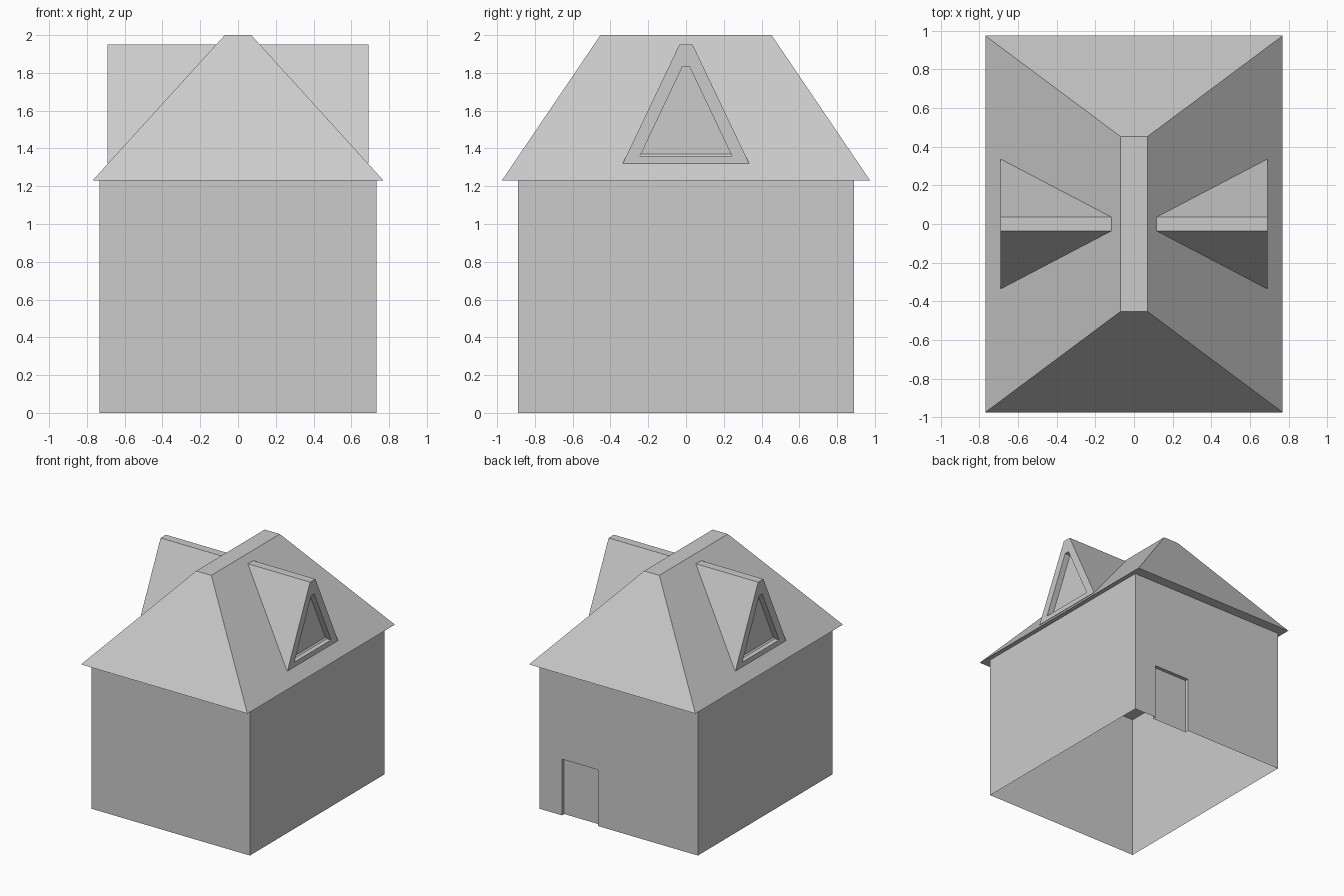
import bpy
import bmesh

if "Cube" in bpy.data.objects:
    bpy.data.objects.remove(bpy.data.objects["Cube"])

WX, WY, EAVE, TOP = 0.733, 0.89, 1.23, 2.0


def make(name, faces, fix_normals=True):
    """Build a mesh object from a list of polygons (lists of points)."""
    bm = bmesh.new()
    for pts in faces:
        bm.faces.new([bm.verts.new(p) for p in pts])
    bmesh.ops.remove_doubles(bm, verts=bm.verts, dist=1e-5)
    if fix_normals:
        bmesh.ops.recalc_face_normals(bm, faces=bm.faces)
    me = bpy.data.meshes.new(name)
    bm.to_mesh(me)
    bm.free()
    ob = bpy.data.objects.new(name, me)
    bpy.context.collection.objects.link(ob)
    return ob


def bridge(a, b):
    """Quads joining two matching loops."""
    n = len(a)
    return [[a[i], a[(i + 1) % n], b[(i + 1) % n], b[i]] for i in range(n)]


# Walls: open underneath, with a recessed doorway in the back wall
d0, d1, dz, dd = 0.19, 0.525, 0.47, WY - 0.03
back = [(WX, WY, 0), (d1, WY, 0), (d1, WY, dz), (d0, WY, dz),
        (d0, WY, 0), (-WX, WY, 0), (-WX, WY, EAVE), (WX, WY, EAVE)]
front = [(-WX, -WY, 0), (WX, -WY, 0), (WX, -WY, EAVE), (-WX, -WY, EAVE)]
right = [(WX, -WY, 0), (WX, WY, 0), (WX, WY, EAVE), (WX, -WY, EAVE)]
left = [(-WX, WY, 0), (-WX, -WY, 0), (-WX, -WY, EAVE), (-WX, WY, EAVE)]
jambs = [
    [(d1, WY, 0), (d1, dd, 0), (d1, dd, dz), (d1, WY, dz)],
    [(d1, WY, dz), (d1, dd, dz), (d0, dd, dz), (d0, WY, dz)],
    [(d0, WY, dz), (d0, dd, dz), (d0, dd, 0), (d0, WY, 0)],
]
make("walls", [back, front, right, left] + jambs, False)

# Door panel
make("door", [[(d1, dd, 0), (d0, dd, 0), (d0, dd, dz), (d1, dd, dz)]], False)


# Hipped roof with a flat ridge and a closed underside
def rect(x, y, z):
    return [(-x, -y, z), (x, -y, z), (x, y, z), (-x, y, z)]


eave, ridge = rect(0.77, 0.975, EAVE), rect(0.07, 0.453, TOP)
make("roof", bridge(eave, ridge) + [eave, ridge])

# Windows: flat panes just off the wall
G = 0.002
side_panes = [(y0, y1, z0, z1) for y0, y1 in ((-0.64, -0.08), (0.23, 0.43))
              for z0, z1 in ((0.2, 0.525), (0.8, 1.12))]
for s, side in ((1, "right"), (-1, "left")):
    x = s * (WX + G)
    make(side + "_windows", [
        [(x, s * a, z0), (x, s * b, z0), (x, s * b, z1), (x, s * a, z1)]
        for a, b, z0, z1 in side_panes], False)
make("front_window", [[(-0.18, -WY - G, 0.2), (0.49, -WY - G, 0.2),
                       (0.49, -WY - G, 0.525), (-0.18, -WY - G, 0.525)]], False)
y = WY + G
make("back_windows", [
    [(a, y, z0), (b, y, z0), (b, y, z1), (a, y, z1)]
    for a, b, z0, z1 in ((0.56, 0.15, 0.8, 1.05), (-0.122, -0.53, 0.8, 1.05),
                         (-0.122, -0.53, 0.2, 0.525))], False)

# Dormers: tapered profile running back into the roof, with a recessed pane
outer = [(-0.335, 1.32), (0.335, 1.32), (0.035, 1.95), (-0.035, 1.95)]
inner = [(-0.243, 1.36), (0.243, 1.36), (0.02, 1.83), (-0.02, 1.83)]
DX = 0.692


def roof_x(z):
    return 0.77 - 0.7 * (z - EAVE) / (TOP - EAVE) - 0.01


for s, side in ((1, "right"), (-1, "left")):
    face = [(s * DX, s * a, z) for a, z in outer]
    rear = [(s * roof_x(z), s * a, z) for a, z in outer]
    rim = [(s * DX, s * a, z) for a, z in inner]
    pane = [(s * (DX - 0.05), s * a, z) for a, z in inner]
    make(side + "_dormer", bridge(rear, face) + bridge(face, rim)
         + bridge(rim, pane) + [pane, rear])
